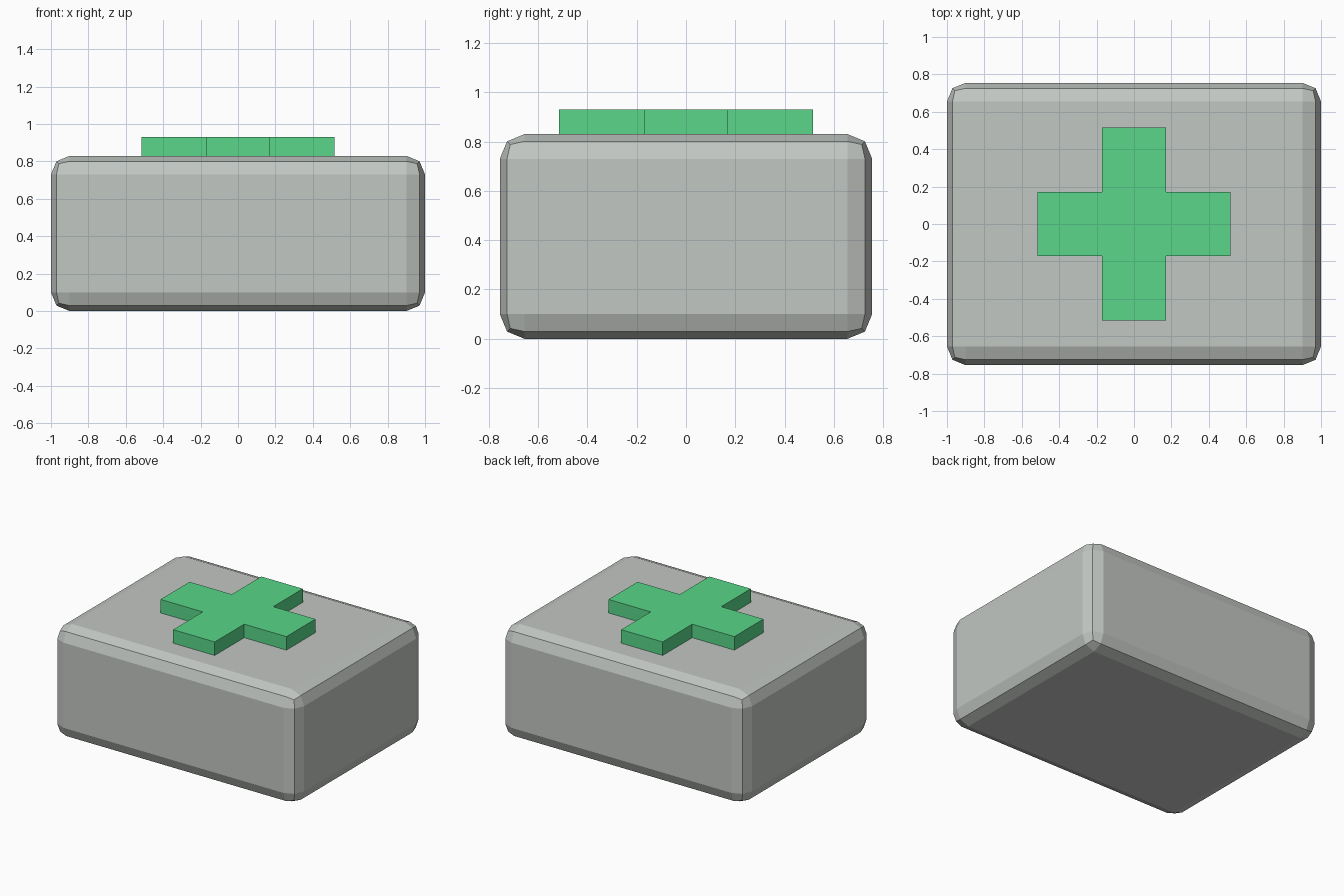
import bpy
import bmesh

default = bpy.data.objects.get("Cube")
if default:
    bpy.data.objects.remove(default, do_unlink=True)

WIDTH, DEPTH, HEIGHT = 2.0, 1.51, 0.83
BEVEL = 0.10
REACH, HALF_ARM, THICKNESS = 0.515, 0.17, 0.10


def material(name, rgb):
    mat = bpy.data.materials.new(name)
    mat.use_nodes = True
    mat.diffuse_color = (*rgb, 1)
    mat.node_tree.nodes["Principled BSDF"].inputs["Base Color"].default_value = (*rgb, 1)
    return mat


def add_object(name, bm, mat):
    bmesh.ops.recalc_face_normals(bm, faces=bm.faces)
    mesh = bpy.data.meshes.new(name)
    bm.to_mesh(mesh)
    bm.free()
    mesh.materials.append(mat)
    obj = bpy.data.objects.new(name, mesh)
    bpy.context.collection.objects.link(obj)
    return obj


# Case: a block with two-step rounded edges, flat shaded
bm = bmesh.new()
bmesh.ops.create_cube(bm, size=1)
bmesh.ops.scale(bm, vec=(WIDTH, DEPTH, HEIGHT), verts=bm.verts)
bmesh.ops.translate(bm, vec=(0, 0, HEIGHT / 2), verts=bm.verts)
case = add_object("case", bm, material("light grey", (0.54, 0.57, 0.54)))
bevel = case.modifiers.new("rounded edges", "BEVEL")
bevel.width = BEVEL
bevel.segments = 2
bevel.limit_method = "NONE"

# Raised cross on the lid: one outline quarter turned four times, then extruded
bm = bmesh.new()
outline = []
x_y = [(REACH, -HALF_ARM), (REACH, HALF_ARM), (HALF_ARM, HALF_ARM)]
for turn in range(4):
    outline += [bm.verts.new((x, y, HEIGHT)) for x, y in x_y]
    x_y = [(-y, x) for x, y in x_y]
base = bm.faces.new(outline)
raised = bmesh.ops.extrude_face_region(bm, geom=[base], use_keep_orig=True)
top = [v for v in raised["geom"] if isinstance(v, bmesh.types.BMVert)]
bmesh.ops.translate(bm, vec=(0, 0, THICKNESS), verts=top)
add_object("raised_cross", bm, material("green", (0.10, 0.67, 0.25)))
